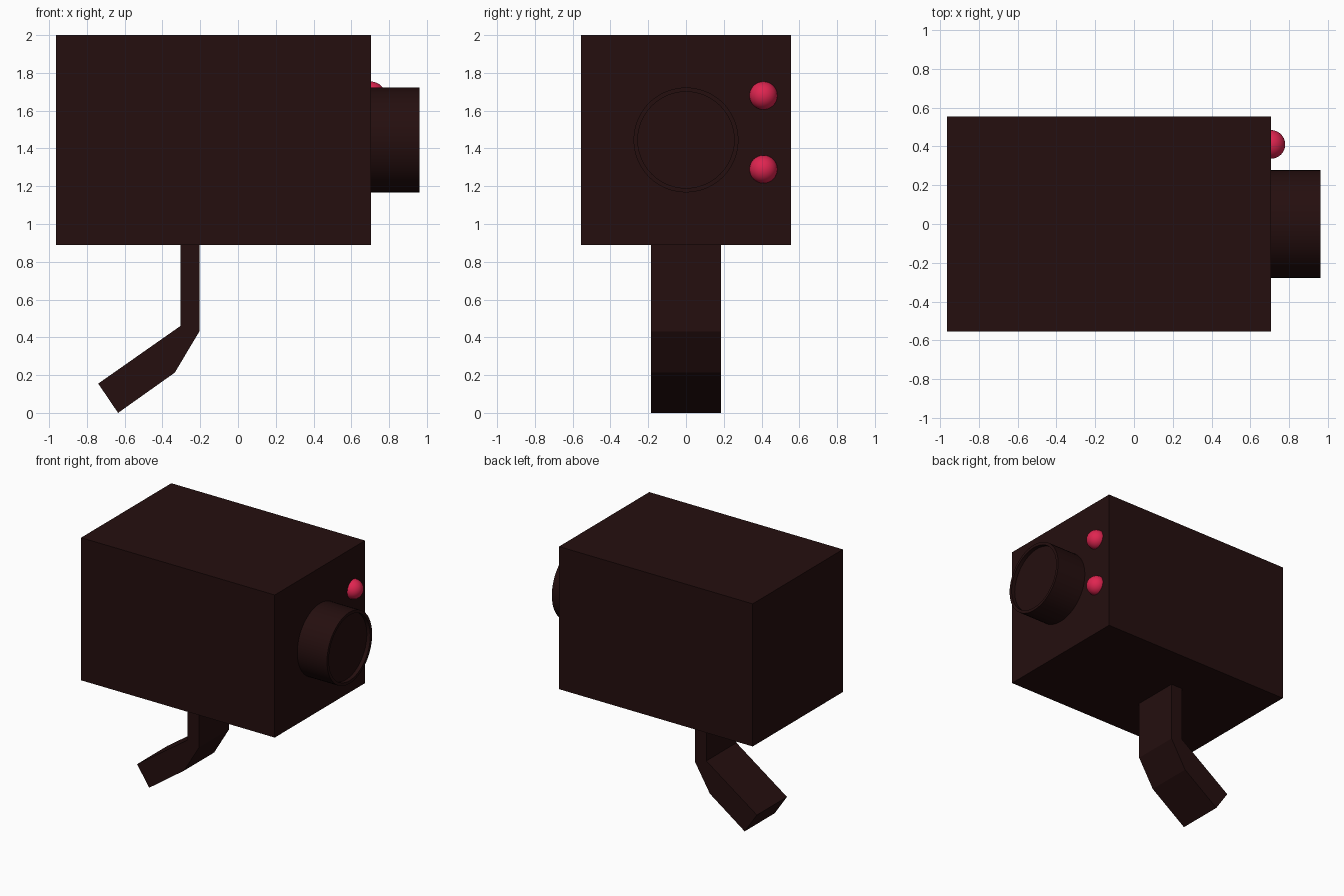
import bpy, bmesh, math
from mathutils import Matrix, Vector

if "Cube" in bpy.data.objects:
    bpy.data.objects.remove(bpy.data.objects["Cube"])


def material(name, color):
    m = bpy.data.materials.new(name)
    m.diffuse_color = (*color, 1)
    m.use_nodes = True
    m.node_tree.nodes["Principled BSDF"].inputs["Base Color"].default_value = m.diffuse_color
    return m


dark = material("dark brown", (0.018, 0.0045, 0.0045))
red = material("indicator red", (0.74, 0.018, 0.08))


def add_object(name, bm, mat, smooth=False):
    bmesh.ops.recalc_face_normals(bm, faces=bm.faces)
    mesh = bpy.data.meshes.new(name)
    bm.to_mesh(mesh)
    bm.free()
    mesh.materials.append(mat)
    ob = bpy.data.objects.new(name, mesh)
    bpy.context.collection.objects.link(ob)
    if smooth:
        bpy.ops.object.select_all(action='DESELECT')
        ob.select_set(True)
        bpy.context.view_layer.objects.active = ob
        bpy.ops.object.shade_smooth_by_angle(angle=math.radians(35))
    return ob


# Housing box
bm = bmesh.new()
bmesh.ops.create_cube(bm, size=1, matrix=Matrix.Translation((-0.129, 0, 1.445))
                      @ Matrix.Diagonal((1.668, 1.11, 1.11, 1)))
add_object("housing", bm, dark)

# Lens barrel with a shallow recessed front
bm = bmesh.new()
bmesh.ops.create_cone(bm, cap_ends=True, segments=48, radius1=0.278, radius2=0.278,
                      depth=0.26, matrix=Matrix.Translation((0.831, 0, 1.445))
                      @ Matrix.Rotation(math.pi / 2, 4, 'Y'))
bm.normal_update()
front = max(bm.faces, key=lambda f: f.calc_center_median().x)
bmesh.ops.inset_region(bm, faces=[front], thickness=0.023)
hole = bmesh.ops.extrude_face_region(bm, geom=[front])["geom"]
bmesh.ops.translate(bm, vec=(-0.03, 0, 0),
                    verts=[v for v in hole if isinstance(v, bmesh.types.BMVert)])
if front.is_valid:
    bmesh.ops.delete(bm, geom=[front], context='FACES_ONLY')
add_object("lens_barrel", bm, dark, True)

# Indicator lights, half sunk in the front plate
for name, z in (("upper_light", 1.68), ("lower_light", 1.29)):
    bm = bmesh.new()
    bmesh.ops.create_uvsphere(bm, u_segments=32, v_segments=16, radius=0.074,
                              matrix=Matrix.Translation((0.705, 0.41, z)))
    add_object(name, bm, red, True)

# Bent mounting bracket, extruded across y
profile = [(-0.305, 0.89), (-0.205, 0.89), (-0.205, 0.43), (-0.335, 0.213),
           (-0.635, 0), (-0.74, 0.155), (-0.305, 0.46)]
bm = bmesh.new()
face = bm.faces.new([bm.verts.new((x, -0.185, z)) for x, z in profile])
ext = bmesh.ops.extrude_face_region(bm, geom=[face])["geom"]
bmesh.ops.translate(bm, vec=Vector((0, 0.37, 0)),
                    verts=[v for v in ext if isinstance(v, bmesh.types.BMVert)])
if not any(f.calc_center_median().y < -0.18 for f in bm.faces):
    bm.verts.ensure_lookup_table()
    bm.faces.new([v for v in bm.verts if v.co.y < 0])
add_object("mount_bracket", bm, dark)
